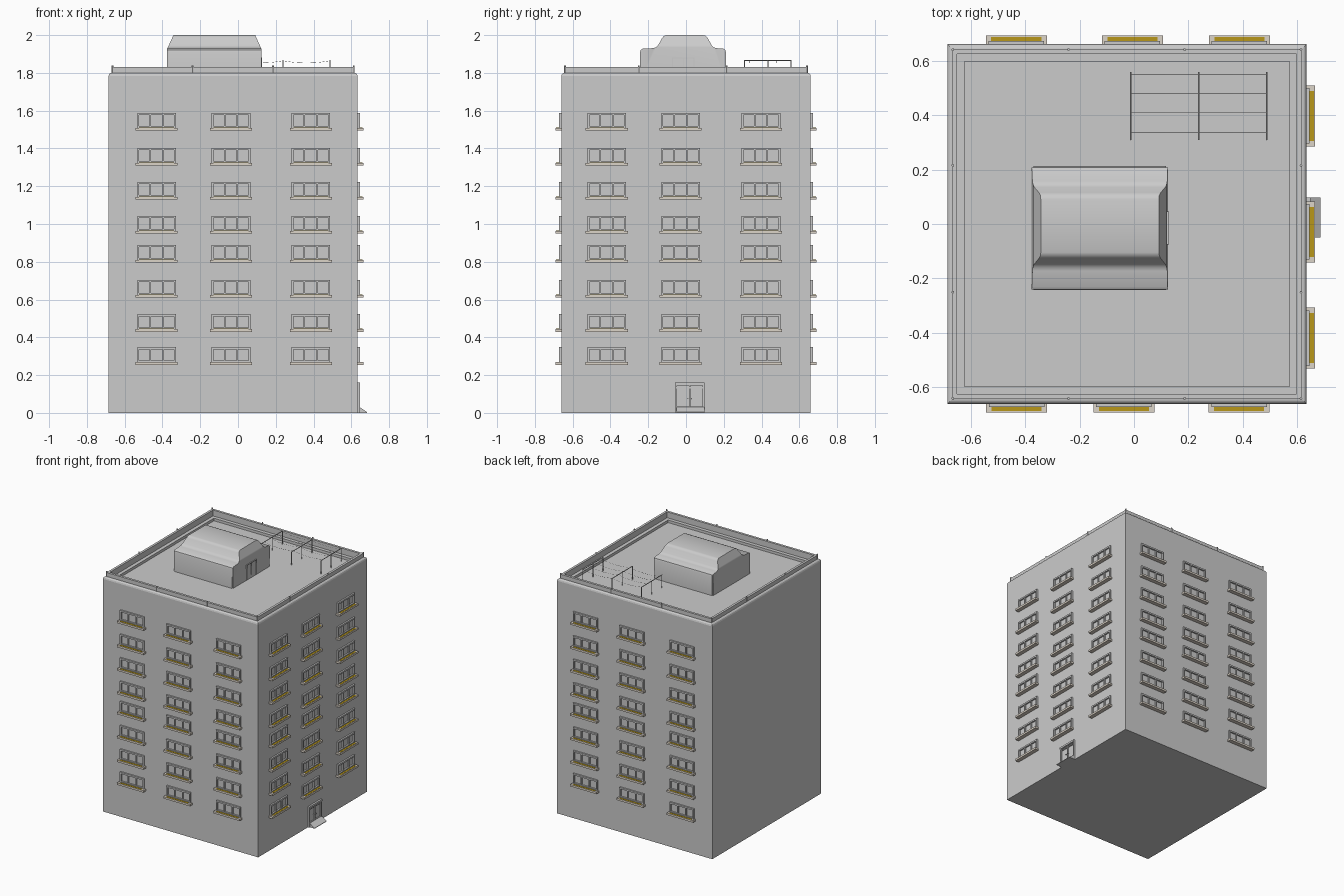
import bpy, bmesh, math
from mathutils import Vector, Matrix

if "Cube" in bpy.data.objects:
    bpy.data.objects.remove(bpy.data.objects["Cube"])

X0, X1, Y0, Y1 = -0.685, 0.633, -0.66, 0.66
ROOF = 1.765

def finish(name, bm, mats=(), smooth=False):
    me = bpy.data.meshes.new(name)
    bmesh.ops.recalc_face_normals(bm, faces=bm.faces[:])
    bm.to_mesh(me)
    bm.free()
    for m in mats:
        me.materials.append(m)
    ob = bpy.data.objects.new(name, me)
    bpy.context.collection.objects.link(ob)
    if smooth:
        bpy.ops.object.select_all(action='DESELECT')
        bpy.context.view_layer.objects.active = ob
        ob.select_set(True)
        bpy.ops.object.shade_smooth_by_angle(angle=math.radians(40))
    return ob

def box(bm, x0, x1, y0, y1, z0, z1, mat=0):
    m = Matrix.Translation(((x0+x1)/2, (y0+y1)/2, (z0+z1)/2)) @ Matrix.Diagonal((x1-x0, y1-y0, z1-z0, 1))
    r = bmesh.ops.create_cube(bm, size=1, matrix=m)
    for f in {f for v in r['verts'] for f in v.link_faces}:
        f.material_index = mat

def rod(bm, a, b, r, n=8):
    a, b = Vector(a), Vector(b)
    d = b - a
    m = Matrix.Translation((a+b)/2) @ d.to_track_quat('Z', 'Y').to_matrix().to_4x4()
    bmesh.ops.create_cone(bm, cap_ends=True, segments=n, radius1=r, radius2=r, depth=d.length, matrix=m)

def loft(bm, rings, closed=False):
    vs = [[bm.verts.new(p) for p in r] for r in rings]
    n = len(vs[0])
    pairs = list(zip(vs, vs[1:])) + ([(vs[-1], vs[0])] if closed else [])
    for a, b in pairs:
        for i in range(n):
            j = (i+1) % n
            bm.faces.new((a[i], a[j], b[j], b[i]))
    if not closed:
        bm.faces.new(vs[0])
        bm.faces.new(vs[-1])

def rect(i, z):
    return [(X0+i, Y0+i, z), (X1-i, Y0+i, z), (X1-i, Y1-i, z), (X0+i, Y1-i, z)]

# Main block with softened top edge and recessed roof deck
bm = bmesh.new()
loft(bm, [rect(i, z) for i, z in [(0, 0), (0, 1.783), (.003, 1.793), (.008, 1.798), (.015, 1.8),
          (.036, 1.8), (.036, 1.785), (.063, 1.785), (.063, ROOF)]])
finish("building_body", bm)

# Parapet and its small posts
bm = bmesh.new()
loft(bm, [rect(i, z) for i, z in [(.018, 1.798), (.018, 1.83), (.036, 1.83), (.036, 1.798)]], closed=True)
finish("parapet", bm)
bm = bmesh.new()
xs, ys = (X0+.02, -.24, .186, X1-.02), (Y0+.02, -.25, .215, Y1-.02)
for i, x in enumerate(xs):
    for j, y in enumerate(ys):
        if i in (0, 3) or j in (0, 3):
            rod(bm, (x, y, 1.8), (x, y, 1.838), .005)
finish("parapet_posts", bm)

# Window: frame, two mullions and a sill with a gold top, outward is -y
gold = bpy.data.materials.new("gold")
gold.diffuse_color = (.48, .31, .01, 1)
gold.use_nodes = True
gold.node_tree.nodes["Principled BSDF"].inputs["Base Color"].default_value = gold.diffuse_color
cream = bpy.data.materials.new("cream")
cream.diffuse_color = (.72, .66, .58, 1)
cream.use_nodes = True
cream.node_tree.nodes["Principled BSDF"].inputs["Base Color"].default_value = cream.diffuse_color
grey = bpy.data.materials.new("grey")
grey.diffuse_color = (.6, .6, .6, 1)
grey.use_nodes = True
grey.node_tree.nodes["Principled BSDF"].inputs["Base Color"].default_value = grey.diffuse_color
bm = bmesh.new()
W = .102
box(bm, -W, W, -.012, .004, .082, .094)
box(bm, -W, W, -.012, .004, .014, .024)
for x in (-W+.005, W-.005):
    box(bm, x-.005, x+.005, -.012, .004, .014, .094)
for x in (-.034, .034):
    box(bm, x-.004, x+.004, -.010, .004, .02, .086)
box(bm, -.112, .112, -.031, .004, 0, .015, 1)
box(bm, -.092, .092, -.027, -.012, .012, .0165, 2)
win = finish("window", bm, (grey, cream, gold))
spots = [((x, Y0), 0) for x in (-.431, -.037, .386)]
spots += [((X1, y), math.pi/2) for y in (-.419, -.029, .397)]
spots += [((x, Y1), math.pi) for x in (-.432, -.006, .387)]
for (x, y), a in spots:
    for z in (.254, .429, .610, .795, .949, 1.129, 1.309, 1.494):
        ob = bpy.data.objects.new("window", win.data)
        ob.location, ob.rotation_euler = (x, y, z), (0, 0, a)
        bpy.context.collection.objects.link(ob)
bpy.data.objects.remove(win)

# Entrance: frame, double leaves, handles
bm = bmesh.new()
D0, D1 = -.057, .097
box(bm, X1-.004, X1+.014, D0, D1, .146, .16)
for y in (D0, D1-.01):
    box(bm, X1-.004, X1+.012, y, y+.01, 0, .15)
box(bm, X1-.004, X1+.008, .017, .023, .02, .146)
box(bm, X1-.004, X1+.008, D0, D1, .02, .034)
box(bm, X1-.004, X1+.007, D0, D1, .13, .137)
for y in (.01, .03):
    rod(bm, (X1, y, .075), (X1+.014, y, .075), .003)
finish("entrance_door", bm)

# Sloping doorstep
bm = bmesh.new()
loft(bm, [[(X1-.004, y, 0), (.684, y, 0), (.684, y, .004), (X1+.012, y, .03), (X1-.004, y, .03)]
          for y in (D0+.008, D1)])
finish("doorstep", bm)

# Rooftop plant room: shouldered profile with inward-leaning ends
prof = [(-.243, ROOF), (-.243, 1.91), (-.24, 1.921), (-.23, 1.928), (-.172, 1.931), (-.158, 1.936), (-.148, 1.946),
        (-.126, 1.985), (-.118, 1.995), (-.104, 2), (.09, 2), (.105, 1.996), (.115, 1.985), (.136, 1.946),
        (.145, 1.936), (.158, 1.931), (.198, 1.928), (.208, 1.921), (.212, 1.91), (.212, ROOF)]
bm = bmesh.new()
lean = lambda z: max(0, (z-1.925)/.075*.034)
loft(bm, [[(-.376+lean(z), y, z) for y, z in prof], [(.125-lean(z), y, z) for y, z in prof]])
edges = [e for e in bm.edges if abs(e.verts[0].co.x - e.verts[1].co.x) < .1
         and max(v.co.z for v in e.verts) < 1.915 and abs(e.verts[0].co.y - e.verts[1].co.y) < 1e-4]
bmesh.ops.bevel(bm, geom=edges, offset=.007, segments=2, affect='EDGES')
bmesh.ops.triangulate(bm, faces=[f for f in bm.faces if len(f.verts) > 4])
finish("plant_room", bm, smooth=True)

# Plant room double door
bm = bmesh.new()
for y in (-.075, -.017, .041):
    box(bm, .12, .128, y, y+.005, ROOF, 1.88)
box(bm, .12, .128, -.075, .046, 1.876, 1.882)
finish("plant_room_door", bm)

# Drying frames and slack lines
bm = bmesh.new()
FX = (-.012, .238, .487)
for x in FX:
    rod(bm, (x, .308, 1.866), (x, .558, 1.866), .003, 6)
    for y in (.31, .433, .556):
        rod(bm, (x, y, ROOF), (x, y, 1.866), .0028, 6)
finish("drying_frames", bm)
bm = bmesh.new()
for y in (.335, .41, .48, .55):
    for a, b in zip(FX, FX[1:]):
        pts = [(a+(b-a)*t/4, y, 1.864-.012*(1-(t/2-1)**2)) for t in range(5)]
        for p, q in zip(pts, pts[1:]):
            rod(bm, p, q, .0007, 4)
finish("drying_lines", bm)
